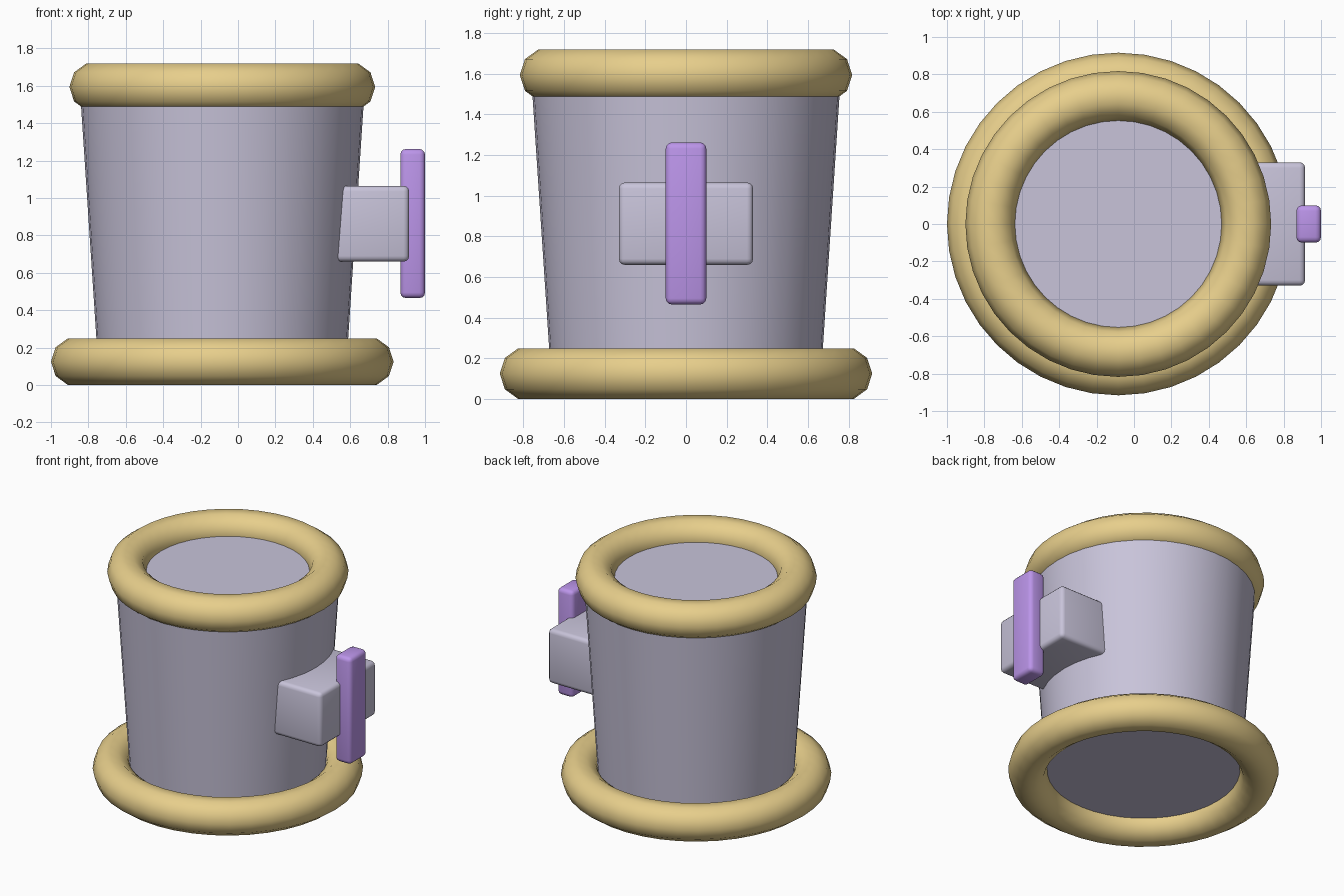
import bpy
import math

if "Cube" in bpy.data.objects:
    bpy.data.objects.remove(bpy.data.objects["Cube"])

CX = -0.084  # axis of the round parts


def material(name, rgb):
    m = bpy.data.materials.new(name)
    m.diffuse_color = (*rgb, 1)
    m.use_nodes = True
    m.node_tree.nodes["Principled BSDF"].inputs["Base Color"].default_value = m.diffuse_color
    return m


lilac = material("lilac_grey", (0.58, 0.55, 0.70))
gold = material("gold", (0.80, 0.62, 0.26))
purple = material("purple", (0.50, 0.30, 0.82))


def finish(name, mat, angle=50):
    ob = bpy.context.object
    ob.name = name
    ob.data.materials.append(mat)
    bpy.ops.object.shade_smooth_by_angle(angle=math.radians(angle))
    return ob


def ring(name, major, minor, z):
    bpy.ops.mesh.primitive_torus_add(
        major_radius=major, minor_radius=minor, major_segments=40,
        minor_segments=10, location=(CX, 0, z))
    return finish(name, gold)


def rounded_box(name, x0, x1, half_y, z0, z1, mat, bevel=0.03):
    bpy.ops.mesh.primitive_cube_add(
        size=1, location=((x0 + x1) / 2, 0, (z0 + z1) / 2))
    ob = bpy.context.object
    ob.scale = (x1 - x0, 2 * half_y, z1 - z0)
    bpy.ops.object.transform_apply(location=False, rotation=False, scale=True)
    mod = ob.modifiers.new("rounding", 'BEVEL')
    mod.width = bevel
    mod.segments = 3
    bpy.ops.object.modifier_apply(modifier=mod.name)
    return finish(name, mat)


# Tapered body, capped inside each ring
Z0, Z1 = 0.125, 1.595
bpy.ops.mesh.primitive_cone_add(
    vertices=40, radius1=0.665, radius2=0.762, depth=Z1 - Z0,
    location=(CX, 0, (Z0 + Z1) / 2))
finish("body", lilac)

# Base and rim rings
ring("base_ring", 0.785, 0.131, 0.125)
ring("rim_ring", 0.685, 0.1325, 1.594)

# Side mount and upright grip
rounded_box("handle_mount", 0.42, 0.915, 0.33, 0.66, 1.065, lilac)
rounded_box("handle_grip", 0.868, 1.0, 0.1, 0.465, 1.262, purple)
